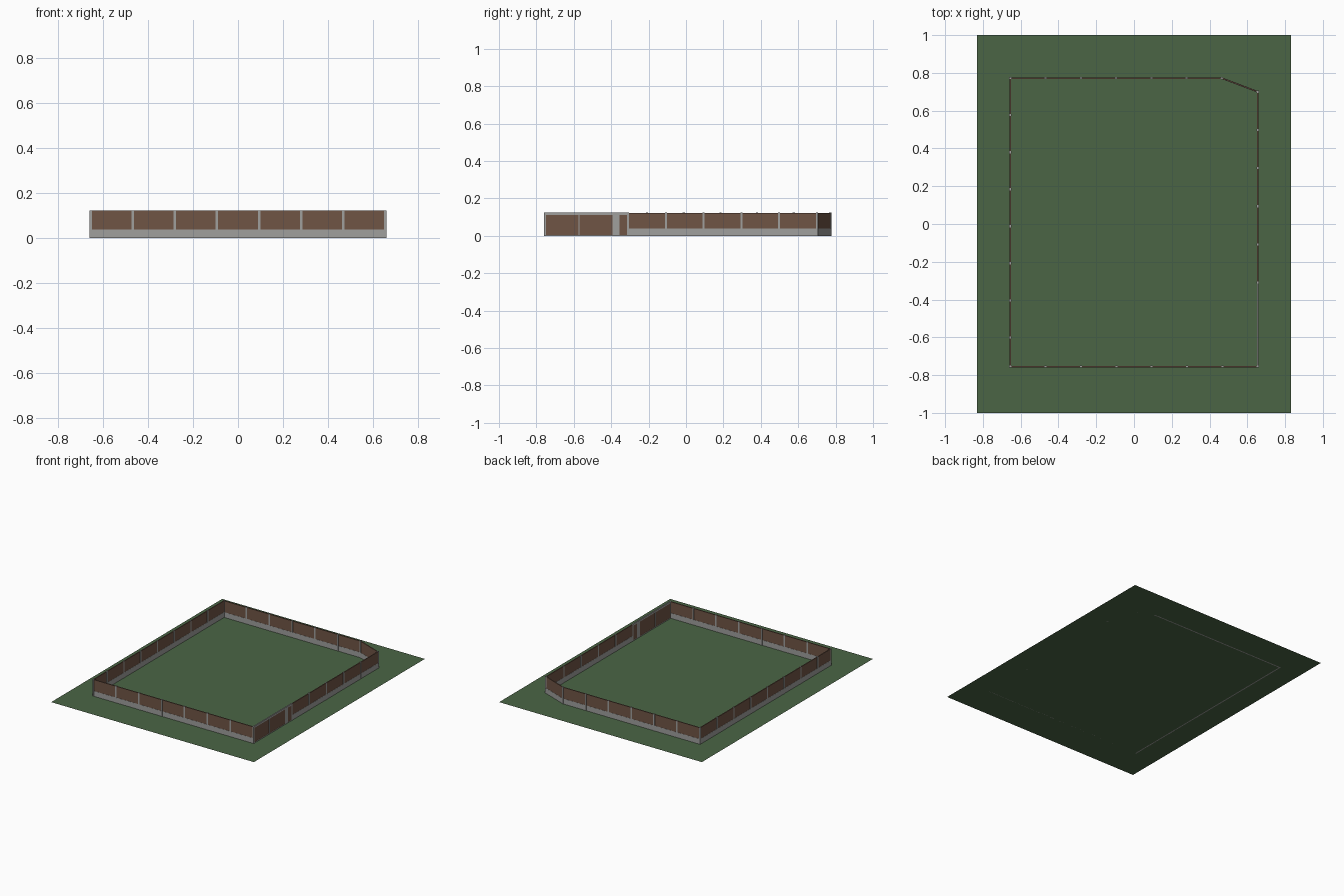
import bpy, math
from mathutils import Vector

if "Cube" in bpy.data.objects:
    bpy.data.objects.remove(bpy.data.objects["Cube"])


def material(name, rgb):
    m = bpy.data.materials.new(name)
    m.diffuse_color = (*rgb, 1)
    m.use_nodes = True
    m.node_tree.nodes["Principled BSDF"].inputs["Base Color"].default_value = m.diffuse_color
    return m


GREEN = material("grass", (0.07, 0.13, 0.06))
BROWN = material("brown_panel", (0.16, 0.09, 0.06))
GREY = material("concrete", (0.35, 0.35, 0.34))

TOP = 0.124      # post height
BASE = 0.039     # plinth height
POST = 0.011
X = 0.655
FRONT, BACK = -0.755, 0.772


def box(name, center, size, mat, angle=0.0):
    bpy.ops.mesh.primitive_cube_add(size=1, location=center, rotation=(0, 0, angle))
    ob = bpy.context.object
    ob.name = name
    ob.scale = size
    ob.data.materials.append(mat)
    return ob


def post(x, y, angle=0.0):
    box("fence_post", (x, y, TOP / 2), (POST, POST, TOP), GREY, angle)


def wall(name, a, b, step):
    """Plinth, brown panels and posts from a to b, one post every step."""
    a, b = Vector(a), Vector(b)
    d = b - a
    length = d.length
    ang = math.atan2(d.y, d.x)
    u = d / length
    mid = (a + b) / 2
    box(name + "_plinth", (mid.x, mid.y, BASE / 2), (length, 0.009, BASE), GREY, ang)
    s = 0.0
    while s < length - 0.02:
        e = min(s + step, length)
        c = a + u * (s + e) / 2
        h = TOP - 0.002 - BASE
        box(name + "_panel", (c.x, c.y, BASE + h / 2), (e - s - POST * 0.8, 0.007, h), BROWN, ang)
        p = a + u * s
        post(p.x, p.y, ang)
        s = e


# grass plot
bpy.ops.mesh.primitive_plane_add(size=1)
ground = bpy.context.object
ground.name = "grass_plot"
ground.scale = (1.66, 2, 1)
ground.data.materials.append(GREEN)

# fence runs, with one cut corner at the back right
wall("front_fence", (-X, FRONT), (X, FRONT), 2 * X / 7)
wall("left_fence", (-X, BACK), (-X, FRONT), 0.196)
wall("back_fence", (-X, BACK), (0.465, BACK), (0.465 + X) / 6)
wall("corner_fence", (0.465, BACK), (X, 0.70), 1)
wall("right_fence", (X, 0.70), (X, -0.31), 0.202)
post(X, -0.31)
post(X, FRONT)

# gateway: overhead beam, pillar, two gate leaves and a narrow door
box("gate_beam", (X, (FRONT - 0.31) / 2, 0.118), (0.009, 0.445, 0.012), GREY)
box("gate_pillar", (X, -0.3745, 0.056), (0.009, 0.037, 0.112), GREY)
for name, y0, y1 in (("gate_leaf", -0.75, -0.576), ("gate_leaf", -0.57, -0.393),
                     ("side_door", -0.356, -0.316)):
    box(name, (X, (y0 + y1) / 2, 0.0585), (0.007, y1 - y0, 0.107), BROWN)
box("gate_mullion", (X, -0.573, 0.056), (0.009, 0.006, 0.112), GREY)
box("gate_sill", (X, (FRONT - 0.31) / 2, 0.0025), (0.009, 0.445, 0.005), GREY)
